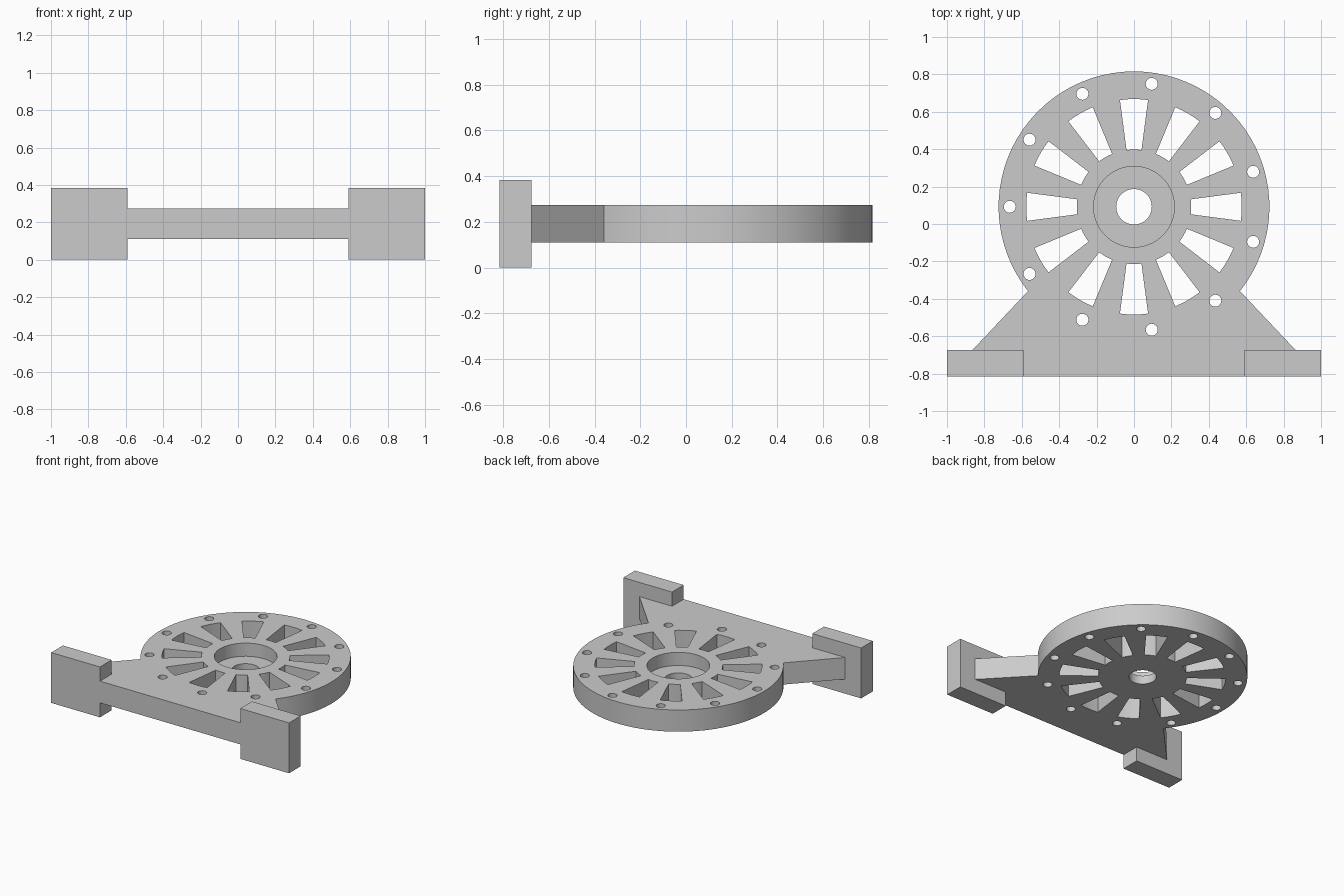
import bpy
import bmesh
from math import cos, sin, radians, tau
from mathutils import Vector

cube = bpy.data.objects.get("Cube")
if cube:
    bpy.data.objects.remove(cube, do_unlink=True)

CENTRE_Y = 0.092
DISC_R = 0.724
PLATE_Z = (0.11, 0.275)
THROUGH = (0.0, 0.4)

grey = bpy.data.materials.new("plain grey")
colour = (0.6, 0.6, 0.6, 1)
grey.diffuse_color = colour
grey.use_nodes = True
grey.node_tree.nodes["Principled BSDF"].inputs["Base Color"].default_value = colour


def arc(radius, start, end, steps):
    """Points on an arc around the hub axis, angles in degrees."""
    angles = [radians(start + (end - start) * i / steps) for i in range(steps + 1)]
    return [(radius * cos(a), CENTRE_Y + radius * sin(a)) for a in angles]


def circle(x, y, radius, steps):
    return [(x + radius * cos(tau * i / steps), y + radius * sin(tau * i / steps))
            for i in range(steps)]


def prism(bm, points, z_range):
    """Extrude a counter-clockwise outline between two heights."""
    low, high = z_range
    face = bm.faces.new([bm.verts.new((x, y, low)) for x, y in points])
    top = bmesh.ops.extrude_face_region(bm, geom=[face])["geom"]
    moved = [v for v in top if isinstance(v, bmesh.types.BMVert)]
    bmesh.ops.translate(bm, verts=moved, vec=Vector((0, 0, high - low)))


def make_object(name, bm):
    bmesh.ops.recalc_face_normals(bm, faces=bm.faces)
    mesh = bpy.data.meshes.new(name)
    bm.to_mesh(mesh)
    bm.free()
    mesh.materials.append(grey)
    obj = bpy.data.objects.new(name, mesh)
    bpy.context.collection.objects.link(obj)
    return obj


def cut(target, outlines, z_range):
    """Cut prisms out of the target and drop the cutter."""
    bm = bmesh.new()
    for points in outlines:
        prism(bm, points, z_range)
    cutter = make_object("cutter", bm)
    cutter.hide_render = True
    mod = target.modifiers.new("cut", "BOOLEAN")
    mod.operation = "DIFFERENCE"
    mod.solver = "EXACT"
    mod.object = cutter
    graph = bpy.context.evaluated_depsgraph_get()
    result = bpy.data.meshes.new_from_object(target.evaluated_get(graph))
    target.modifiers.clear()
    target.data = result
    bpy.data.objects.remove(cutter, do_unlink=True)


# Round plate flowing into the flared web
web = [(-0.865, -0.675), (-0.59, -0.675), (-0.59, -0.815),
       (0.59, -0.815), (0.59, -0.675), (0.865, -0.675)]
bm = bmesh.new()
prism(bm, arc(DISC_R, -38.5, 218.5, 56) + web, PLATE_Z)
plate = make_object("wheel_plate", bm)

# Ring of tapered slots, rim bolt holes and the hub bore
slots = [arc(0.306, a + 7.5, a - 7.5, 4) + arc(0.576, a - 7.5, a + 7.5, 4)
         for a in range(0, 360, 30)]
bolt_angles = [tau / 2 + tau * i / 11 for i in range(11)]
bolts = [circle(0.664 * cos(a), CENTRE_Y + 0.664 * sin(a), 0.032, 24)
         for a in bolt_angles]
bore = circle(0, CENTRE_Y, 0.095, 48)
cut(plate, slots + bolts + [bore], THROUGH)

# Bearing recess sunk from the top
cut(plate, [circle(0, CENTRE_Y, 0.216, 64)], (0.175, 0.4))

# Mounting feet
for name, x0, x1 in (("left_foot", 0.59, 1.0), ("right_foot", -1.0, -0.59)):
    bm = bmesh.new()
    prism(bm, [(x0, -0.815), (x1, -0.815), (x1, -0.675), (x0, -0.675)], (0, 0.383))
    make_object(name, bm)

# Soft shading on the round walls, crisp edges elsewhere
bpy.ops.object.select_all(action="DESELECT")
plate.select_set(True)
bpy.context.view_layer.objects.active = plate
bpy.ops.object.shade_smooth_by_angle(angle=radians(20))
